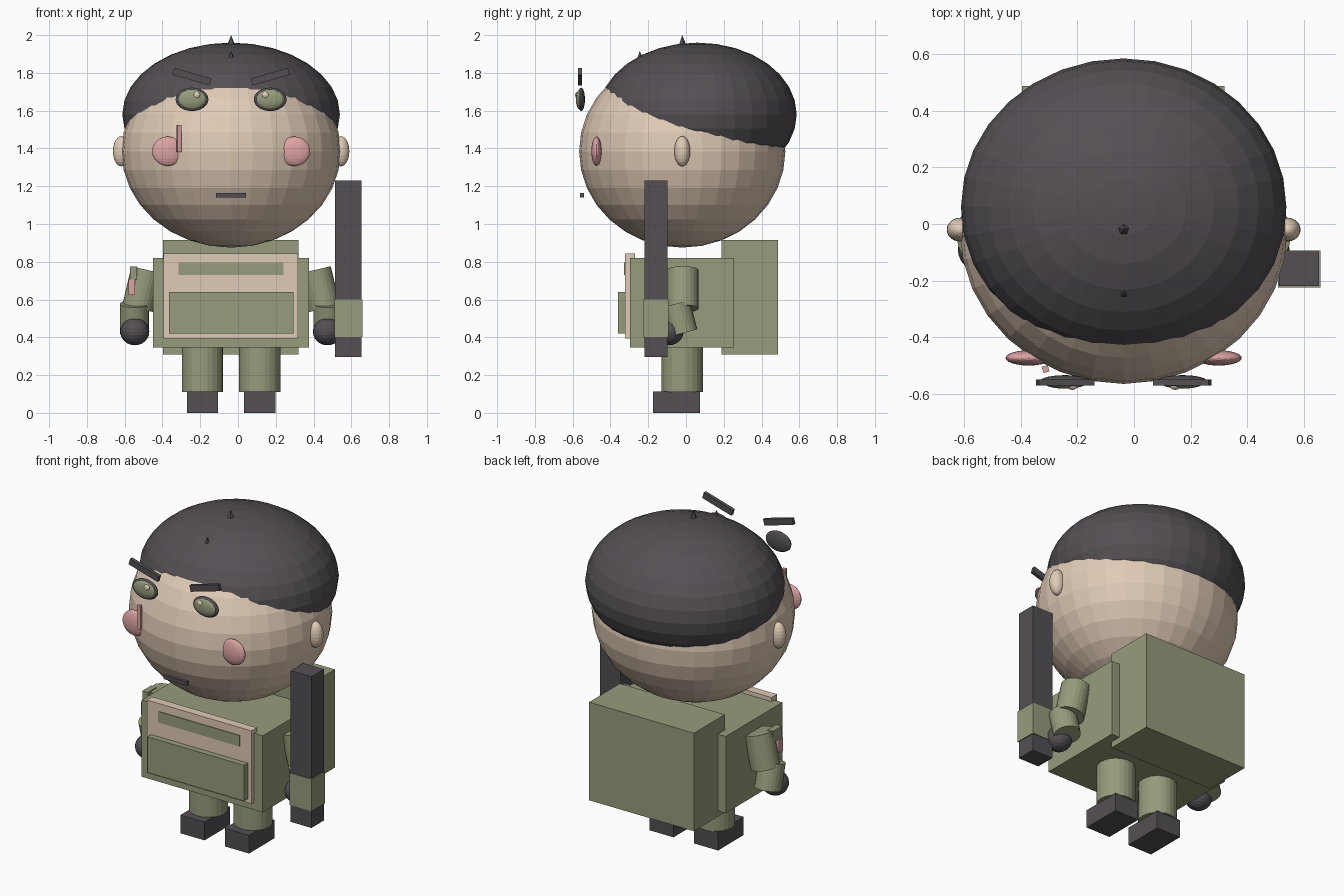
import bpy, bmesh, math
from mathutils import Matrix, Vector, Euler

if "Cube" in bpy.data.objects:
    bpy.data.objects.remove(bpy.data.objects["Cube"])


def material(name, rgb):
    m = bpy.data.materials.new(name)
    lin = [(c / 255 / 12.92) if c < 11 else ((c / 255 + 0.055) / 1.055) ** 2.4 for c in rgb]
    m.diffuse_color = (*lin, 1)
    m.use_nodes = True
    m.node_tree.nodes["Principled BSDF"].inputs["Base Color"].default_value = m.diffuse_color
    return m


SKIN = material("skin_tan", (224, 203, 182))
DARK = material("charcoal", (84, 79, 84))
GREEN = material("olive_green", (150, 156, 124))
PINK = material("pink", (221, 163, 164))
CX, CY = -0.0365, -0.02          # centre line of the figure


def finish(name, bm, mat, loc, rot=(0, 0, 0), scale=(1, 1, 1)):
    m = Matrix.LocRotScale(Vector(loc), Euler(rot), Vector(scale))
    bmesh.ops.transform(bm, matrix=m, verts=bm.verts)
    me = bpy.data.meshes.new(name)
    bm.to_mesh(me)
    bm.free()
    me.materials.append(mat)
    ob = bpy.data.objects.new(name, me)
    bpy.context.collection.objects.link(ob)
    return ob


def box(name, mat, x, y, z, rot=(0, 0, 0)):
    bm = bmesh.new()
    bmesh.ops.create_cube(bm, size=1)
    mid = [(a + b) / 2 for a, b in (x, y, z)]
    return finish(name, bm, mat, mid, rot, [b - a for a, b in (x, y, z)])


def ball(name, mat, loc, radii, seg=32, rings=16):
    bm = bmesh.new()
    bmesh.ops.create_uvsphere(bm, u_segments=seg, v_segments=rings, radius=1)
    return finish(name, bm, mat, loc, scale=radii)


def cyl(name, mat, loc, r, depth, rot=(0, 0, 0), seg=24, r2=None):
    bm = bmesh.new()
    bmesh.ops.create_cone(bm, cap_ends=True, segments=seg, radius1=r,
                          radius2=r if r2 is None else r2, depth=depth)
    return finish(name, bm, mat, loc, rot)


# Head and hair cap
ball("head", SKIN, (CX, CY, 1.385), (0.58, 0.546, 0.51))
ball("hair", DARK, (CX, 0.06, 1.58), (0.576, 0.526, 0.38))
for i, (x, y, z) in enumerate([(0, -0.02, 1.97), (0, -0.245, 1.886)]):
    cyl(f"hair_tuft_{i}", DARK, (CX + x, y, z), 0.025, 0.06, seg=5, r2=0)

# Paired features: s = -1 is the left of the front view
for s, side in ((-1, "left"), (1, "right")):
    def X(d):
        return CX + s * d

    def span(d, w):
        return (X(d) - w / 2, X(d) + w / 2)

    ball(side + "_ear", SKIN, (X(0.58), CY, 1.385), (0.046, 0.042, 0.08), 24, 12)
    ball(side + "_eye_rim", DARK, (X(0.207), -0.555, 1.66), (0.087, 0.02, 0.062), 24, 12)
    ball(side + "_eye", GREEN, (X(0.207), -0.563, 1.66), (0.074, 0.02, 0.052), 24, 12)
    ball(side + "_eye_glint", SKIN, (X(0.182), -0.575, 1.682), (0.018, 0.012, 0.018), 16, 8)
    box(side + "_brow", DARK, span(0.207, 0.205), (-0.571, -0.55), (1.761, 1.799),
        (0, -s * 0.28, 0))
    ball(side + "_cheek", PINK, (X(0.336), -0.474, 1.385), (0.082, 0.027, 0.078), 24, 12)

    # Arms
    cyl(side + "_upper_arm", GREEN, (X(0.47), -0.018, 0.655), 0.084, 0.21, (0, -s * 0.23, 0))
    cyl(side + "_forearm", GREEN, (X(0.512), -0.035, 0.5), 0.077, 0.16, (0.26, 0, 0))
    ball(side + "_hand", DARK, (X(0.51), -0.09, 0.43), (0.077, 0.077, 0.072), 24, 12)

    # Legs and boots
    cyl(side + "_leg", GREEN, (X(0.152), CY, 0.23), 0.109, 0.24)
    box(side + "_boot", DARK, span(0.152, 0.165), (-0.175, 0.075), (0, 0.112))

# Mouth and scar
box("mouth", DARK, (-0.117, 0.043), (-0.56, -0.54), (1.14, 1.163))
box("scar", PINK, (-0.324, -0.302), (-0.525, -0.502), (1.38, 1.525), (0, 0, 0.3))

# Torso, backpack and chest panel
box("torso", GREEN, (-0.45, 0.376), (-0.296, 0.255), (0.347, 0.82))
box("backpack", GREEN, (-0.396, 0.32), (0.187, 0.488), (0.31, 0.915))
box("chest_panel", SKIN, (-0.395, 0.318), (-0.323, -0.27), (0.395, 0.845))
box("chest_stripe", GREEN, (-0.315, 0.24), (-0.328, -0.32), (0.73, 0.797))
box("front_pouch", GREEN, (-0.366, 0.293), (-0.36, -0.318), (0.42, 0.64))

# Arm patch
box("arm_patch", GREEN, (-0.572, -0.534), (-0.115, -0.03), (0.705, 0.775))
box("arm_badge", PINK, (-0.58, -0.545), (-0.118, -0.08), (0.625, 0.705))

# Carried bar with grip
box("bar", DARK, (0.514, 0.655), (-0.22, -0.098), (0.297, 1.23))
box("bar_grip", GREEN, (0.51, 0.66), (-0.225, -0.093), (0.403, 0.6))
